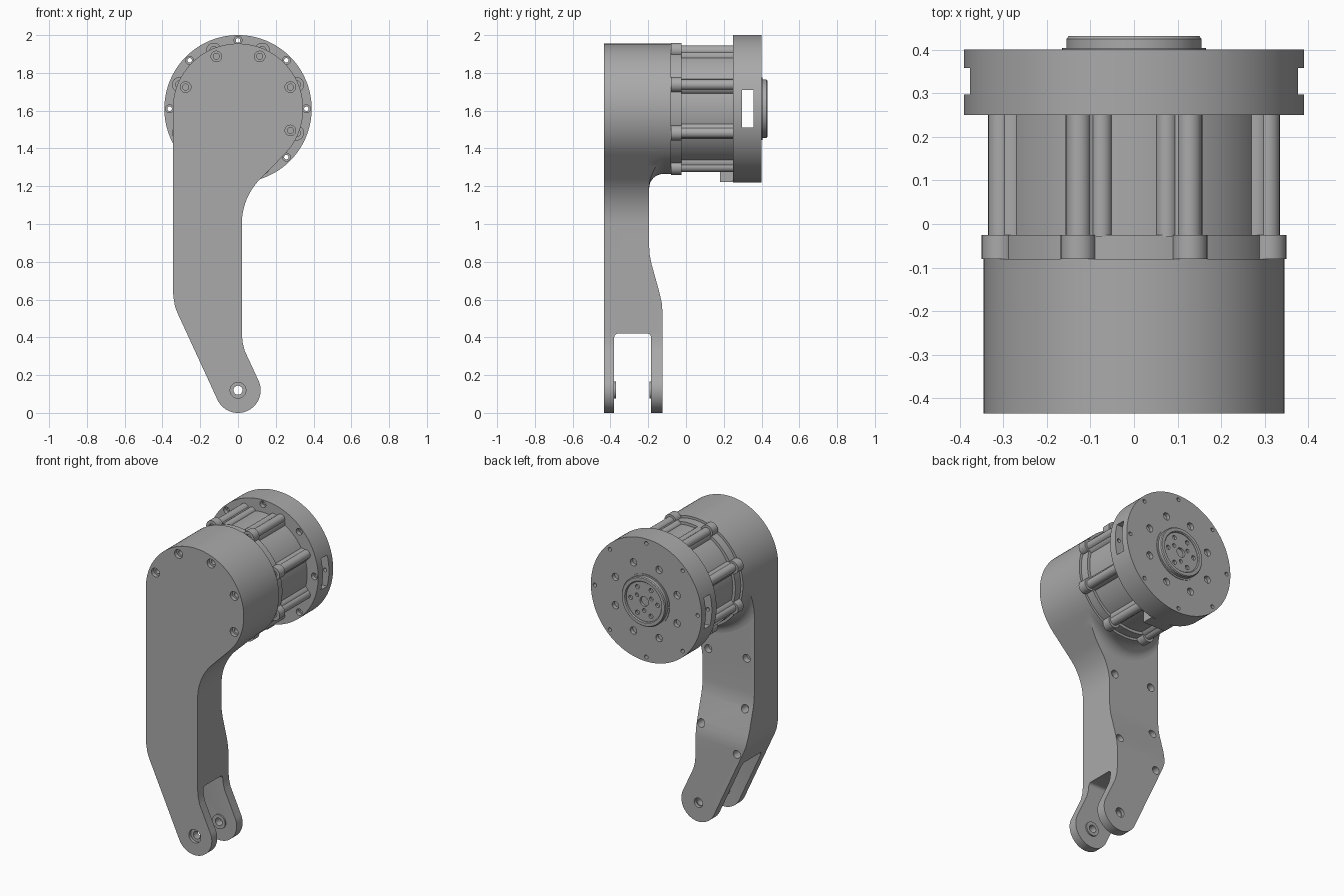
import bpy, bmesh, math
from mathutils import Matrix, Vector

cube = bpy.data.objects.get("Cube")
if cube:
    bpy.data.objects.remove(cube)

AXIS_Z = 1.61
EIGHTHS = [i * 45 for i in range(8)]
OFFSET = [a + 22.5 for a in EIGHTHS]

grey = bpy.data.materials.new("machined_grey")
grey.use_nodes = True
grey.diffuse_color = (0.4, 0.4, 0.4, 1)
grey.node_tree.nodes["Principled BSDF"].inputs["Base Color"].default_value = (0.4, 0.4, 0.4, 1)


def make(name, bm):
    bmesh.ops.recalc_face_normals(bm, faces=bm.faces)
    mesh = bpy.data.meshes.new(name)
    bm.to_mesh(mesh)
    bm.free()
    mesh.materials.append(grey)
    obj = bpy.data.objects.new(name, mesh)
    bpy.context.scene.collection.objects.link(obj)
    return obj


def add_cyl(bm, x, z, r, y0, y1, seg):
    place = Matrix.Translation((x, (y0 + y1) / 2, z)) @ Matrix.Rotation(-math.pi / 2, 4, 'X')
    bmesh.ops.create_cone(bm, cap_ends=True, segments=seg, radius1=r, radius2=r,
                          depth=y1 - y0, matrix=place)


def cylinders(name, spots, r, y0, y1, seg=24):
    bm = bmesh.new()
    for x, z in spots:
        add_cyl(bm, x, z, r, y0, y1, seg)
    return make(name, bm)


def box(name, lo, hi):
    lo, hi = Vector(lo), Vector(hi)
    bm = bmesh.new()
    bmesh.ops.create_cube(bm, size=1, matrix=Matrix.Translation((lo + hi) / 2)
                          @ Matrix.Diagonal((*(hi - lo), 1)))
    return make(name, bm)


def prism(name, points, shift):
    bm = bmesh.new()
    face = bm.faces.new([bm.verts.new(p) for p in points])
    out = bmesh.ops.extrude_face_region(bm, geom=[face])
    bmesh.ops.translate(bm, vec=shift, verts=[g for g in out["geom"]
                                              if isinstance(g, bmesh.types.BMVert)])
    return make(name, bm)


def lathe(name, profile, seg=96):
    bm = bmesh.new()
    rings = []
    for i in range(seg):
        a = 2 * math.pi * i / seg
        rings.append([bm.verts.new((r * math.cos(a), y, AXIS_Z + r * math.sin(a)))
                      for r, y in profile])
    n = len(profile)
    for i in range(seg):
        a, b = rings[i], rings[(i + 1) % seg]
        for j in range(n):
            k = (j + 1) % n
            bm.faces.new((a[j], a[k], b[k], b[j]))
    return make(name, bm)


def boolean(obj, tool, operation='DIFFERENCE'):
    mod = obj.modifiers.new("shape", 'BOOLEAN')
    mod.operation, mod.object, mod.solver = operation, tool, 'EXACT'
    graph = bpy.context.evaluated_depsgraph_get()
    mesh = bpy.data.meshes.new_from_object(obj.evaluated_get(graph))
    obj.modifiers.clear()
    obj.data = mesh
    bpy.data.objects.remove(tool)


def drill(obj, spots, r, y0, y1):
    boolean(obj, cylinders("drill", spots, r, y0, y1))


def circle(radius, angles):
    return [(radius * math.cos(math.radians(a)), AXIS_Z + radius * math.sin(math.radians(a)))
            for a in angles]


def arc(cx, cz, r, a0, a1, n):
    steps = [math.radians(a0 + (a1 - a0) * i / n) for i in range(n + 1)]
    return [(cx + r * math.cos(a), cz + r * math.sin(a)) for a in steps]


# Front outline of the arm, shared with the neck fillet
outline = (arc(0, AXIS_Z, 0.345, -45, 180, 60)
           + [(-0.345, 0.66), (-0.342, 0.615), (-0.334, 0.565), (-0.321, 0.53)]
           + arc(0, 0.12, 0.12, 204.8, 384.8, 32)
           + [(0.035, 0.33), (0.025, 0.37), (0.02, 0.42)]
           + arc(0.36, 1.0, 0.34, 180, 135, 14))


def arm_prism(name, y0, y1):
    return prism(name, [(x, y0, z) for x, z in outline], (0, y1 - y0, 0))


# Forked arm: front outline crossed with side profile
arm = arm_prism("arm", -0.435, -0.05)
side = ([(-0.435, -0.1), (-0.38, -0.1)] + arc(-0.36, 0.4, 0.02, 180, 90, 5)
        + arc(-0.205, 0.4, 0.02, 90, 0, 5)
        + [(-0.185, -0.1), (-0.125, -0.1), (-0.125, 0.54), (-0.128, 0.58), (-0.14, 0.635),
           (-0.183, 0.79), (-0.192, 0.835), (-0.195, 0.88), (-0.195, 2.1), (-0.435, 2.1)])
side = [(y - 0.001 if y == -0.435 else y, z) for y, z in side]
boolean(arm, prism("side_tool", [(-0.6, y, z) for y, z in side], (1.2, 0, 0)), 'INTERSECT')

# Arm screw holes, front and back, and the pivot bores
front_screws = circle(0.3, [-22.5, 22.5, 67.5, 112.5, 157.5])
drill(arm, front_screws, 0.028, -0.5, -0.41)
drill(arm, front_screws, 0.016, -0.5, -0.37)
back_screws = [(-0.29, 1.09), (-0.29, 0.775), (-0.27, 0.5), (-0.01, 0.625), (-0.02, 1.08)]
drill(arm, back_screws, 0.025, -0.235, 0)
pivot = [(0, 0.12)]
drill(arm, pivot, 0.024, -0.5, 0)
drill(arm, pivot, 0.042, -0.5, -0.415)
drill(arm, pivot, 0.03, -0.145, 0)

for label, y0, y1 in (("front", -0.381, -0.371), ("back", -0.194, -0.184)):
    boss = cylinders(label + "_pivot_boss", pivot, 0.045, y0, y1, 32)
    drill(boss, pivot, 0.024, -0.5, 0)

# Round cover behind the arm, and the fillet joining them
cylinders("cover", [(0, AXIS_Z)], 0.345, -0.195, -0.08, 96)
curve = [(r, y) for y, r in arc(-0.12, 0.42, 0.075, 180, 270, 8)]
fillet = lathe("neck_fillet", [(0.3, -0.21), (0.42, -0.21)] + curve + [(0.3, -0.12)])
boolean(fillet, arm_prism("outline_tool", -0.3, 0), 'INTERSECT')

# Clamp ring with ears
cylinders("clamp_ring", [(0, AXIS_Z)], 0.33, -0.08, -0.025, 96)
ears = cylinders("clamp_ears", circle(0.335, OFFSET), 0.04, -0.08, -0.025, 32)
drill(ears, circle(0.335, OFFSET), 0.02, -0.1, -0.06)

# Motor housing with bolt columns and twin top ribs
cylinders("motor_housing", [(0, AXIS_Z)], 0.312, -0.03, 0.255, 96)
cylinders("bolt_columns", circle(0.332, OFFSET), 0.028, -0.03, 0.255, 24)
cylinders("column_roots", circle(0.302, OFFSET), 0.042, -0.03, 0.255, 24)
cylinders("top_ribs", [(-0.075, 1.91), (0.075, 1.91)], 0.025, -0.03, 0.255, 24)
box("cable_block", (-0.08, 0.18, 1.222), (0.08, 0.255, 1.32))

# Output flange with side windows and bolt holes
flange = cylinders("output_flange", [(0, AXIS_Z)], 0.39, 0.25, 0.4, 128)
boolean(flange, box("window_tool", (-0.6, 0.297, 1.51), (0.6, 0.358, 1.71)))
rim = circle(0.362, EIGHTHS)
drill(flange, rim, 0.012, 0.2, 0.45)
drill(flange, rim, 0.021, 0.2, 0.275)
drill(flange, circle(0.235, OFFSET), 0.023, 0.375, 0.45)

# Output hub
cylinders("hub_foot", [(0, AXIS_Z)], 0.165, 0.39, 0.404, 96)
lathe("hub_rim", [(0.125, 0.39), (0.155, 0.39), (0.155, 0.425), (0.15, 0.431),
                  (0.13, 0.431), (0.125, 0.425)])
hub = cylinders("hub_face", [(0, AXIS_Z)], 0.127, 0.38, 0.421, 64)
drill(hub, circle(0.095, range(0, 360, 60)), 0.014, 0.406, 0.45)
drill(hub, circle(0.058, range(30, 390, 120)), 0.012, 0.406, 0.45)
drill(hub, [(0, AXIS_Z)], 0.03, 0.406, 0.45)

# Smooth the round surfaces and keep crisp edges
bpy.ops.object.select_all(action='DESELECT')
for obj in bpy.context.scene.objects:
    if obj.type == 'MESH' and grey.name in obj.data.materials:
        obj.select_set(True)
        bpy.context.view_layer.objects.active = obj
bpy.ops.object.shade_smooth_by_angle(angle=math.radians(30))
